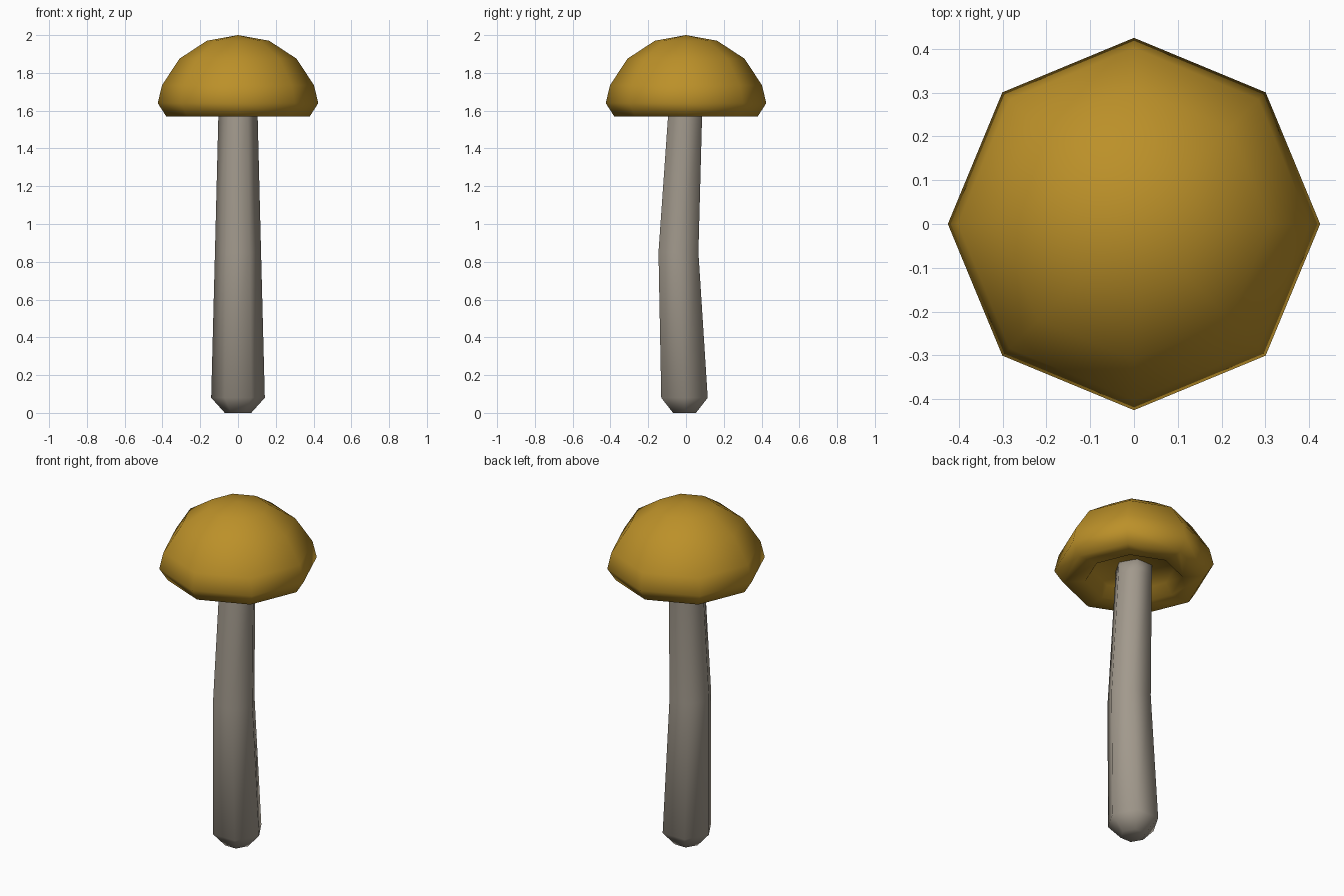
import bpy, bmesh, math

if "Cube" in bpy.data.objects:
    bpy.data.objects.remove(bpy.data.objects["Cube"])


def material(name, rgb):
    m = bpy.data.materials.new(name)
    m.diffuse_color = (*rgb, 1)
    m.use_nodes = True
    m.node_tree.nodes["Principled BSDF"].inputs["Base Color"].default_value = m.diffuse_color
    return m


def lathe(name, profile, sides, mat):
    """Loft rings of (radius, z, y offset); radius 0 closes to a point."""
    bm = bmesh.new()
    rings = []
    for r, z, y in profile:
        if r == 0:
            rings.append([bm.verts.new((0, y, z))] * sides)
        else:
            rings.append([bm.verts.new((r * math.cos(2 * math.pi * i / sides),
                                        y + r * math.sin(2 * math.pi * i / sides), z))
                          for i in range(sides)])
    for a, b in zip(rings, rings[1:]):
        for i in range(sides):
            j = (i + 1) % sides
            bm.faces.new(list(dict.fromkeys((a[i], a[j], b[j], b[i]))))
    bmesh.ops.recalc_face_normals(bm, faces=bm.faces)
    for f in bm.faces:
        f.smooth = True
    me = bpy.data.meshes.new(name)
    bm.to_mesh(me)
    bm.free()
    me.materials.append(mat)
    ob = bpy.data.objects.new(name, me)
    bpy.context.collection.objects.link(ob)
    return ob


ochre = material("ochre cap", (0.50, 0.28, 0.022))
grey = material("warm grey stem", (0.36, 0.32, 0.265))

# Domed cap with a rolled rim and a shallow hollow beneath
lathe("mushroom_cap", [(0, 2.0, 0), (0.165, 1.97, 0), (0.31, 1.875, 0),
                       (0.402, 1.735, 0), (0.425, 1.64, 0), (0.38, 1.57, 0),
                       (0.26, 1.57, 0), (0.22, 1.63, 0), (0, 1.64, 0)], 8, ochre)

# Slightly bent, tapering six-sided stem
lathe("stem", [(0, 0, -0.008), (0.07, 0, -0.008), (0.142, 0.08, -0.008),
               (0.122, 0.85, -0.04), (0.104, 1.57, -0.005),
               (0.103, 1.65, 0), (0, 1.65, 0)], 6, grey)
